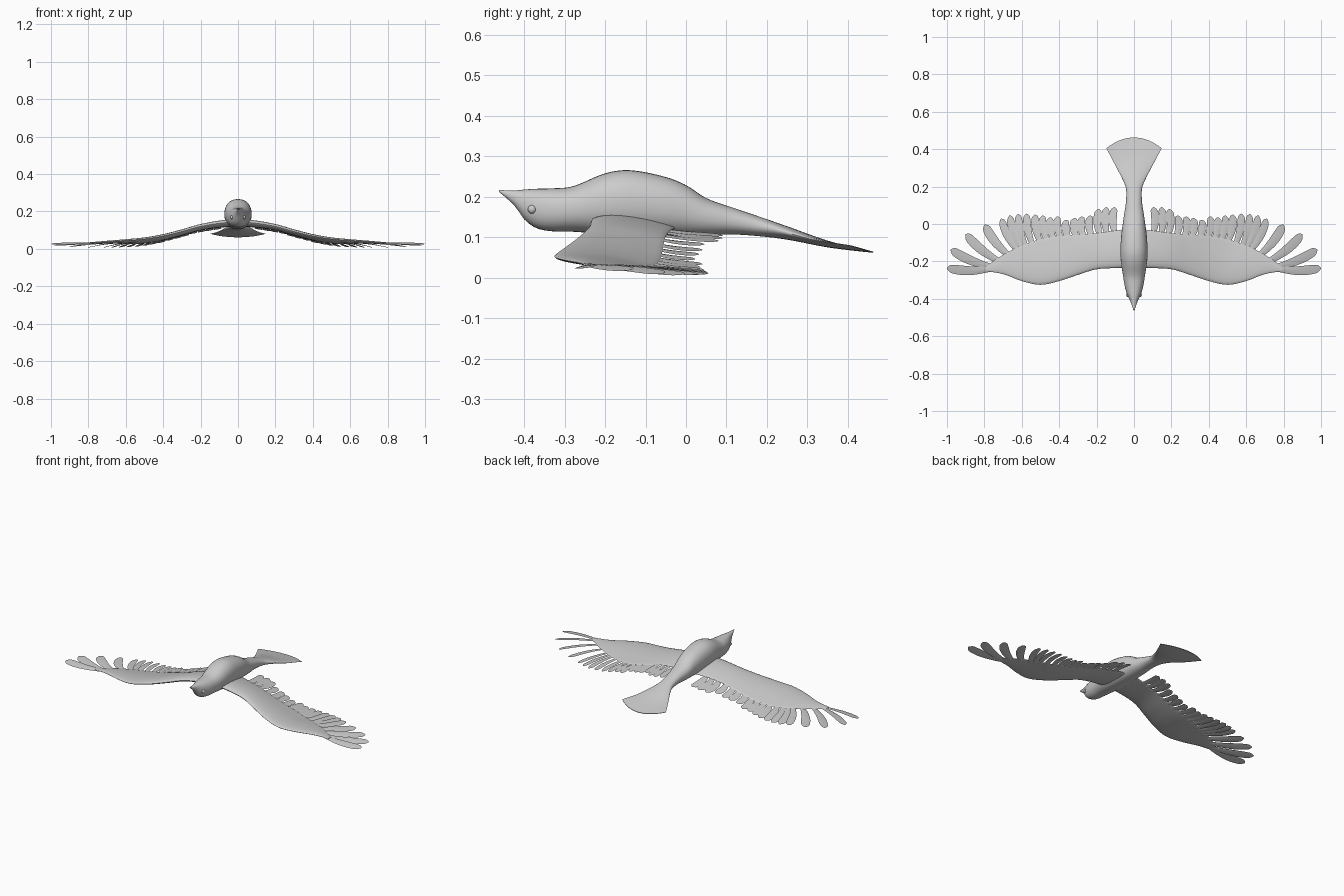
import bpy, bmesh, math
from mathutils import Vector

cube = bpy.data.objects.get("Cube")
if cube:
    bpy.data.objects.remove(cube)

grey = bpy.data.materials.new("plumage_grey")
grey.use_nodes = True
grey.diffuse_color = (0.6, 0.6, 0.6, 1)
grey.node_tree.nodes["Principled BSDF"].inputs["Base Color"].default_value = (0.6, 0.6, 0.6, 1)


def curve(keys, t):
    """Smooth curve through rows of (position, value, ...)."""
    t = min(max(t, keys[0][0]), keys[-1][0])
    i = max(k for k in range(len(keys) - 1) if keys[k][0] <= t)
    a, b = keys[i], keys[i + 1]
    p, q = keys[max(i - 1, 0)], keys[min(i + 2, len(keys) - 1)]
    d = b[0] - a[0]
    s = (t - a[0]) / d
    out = []
    for c in range(1, len(a)):
        ma = (b[c] - p[c]) / (b[0] - p[0]) * d
        mb = (q[c] - a[c]) / (q[0] - a[0]) * d
        out.append((2*s**3 - 3*s*s + 1) * a[c] + (s**3 - 2*s*s + s) * ma
                   + (3*s*s - 2*s**3) * b[c] + (s**3 - s*s) * mb)
    return out


def add_loft(bm, rings):
    """Skin a list of closed rings and cap both ends."""
    rows = [[bm.verts.new(p) for p in ring] for ring in rings]
    n = len(rows[0])
    for a, b in zip(rows, rows[1:]):
        for j in range(n):
            k = (j + 1) % n
            bm.faces.new((a[j], a[k], b[k], b[j]))
    bm.faces.new(rows[0])
    bm.faces.new(rows[-1])


def finish(bm, name, mirror=False, angle=50):
    bmesh.ops.recalc_face_normals(bm, faces=bm.faces)
    mesh = bpy.data.meshes.new(name)
    bm.to_mesh(mesh)
    bm.free()
    mesh.materials.append(grey)
    obj = bpy.data.objects.new(name, mesh)
    bpy.context.collection.objects.link(obj)
    if mirror:
        obj.modifiers.new("Mirror", "MIRROR").use_mirror_merge = False
    bpy.ops.object.select_all(action="DESELECT")
    obj.select_set(True)
    bpy.context.view_layer.objects.active = obj
    bpy.ops.object.shade_smooth_by_angle(angle=math.radians(angle))
    return obj


# Body with beak and fanned tail: y, top, bottom, half width, bow of the tail end
BODY = [
    (-0.462, 0.217, 0.212, 0.003, 0), (-0.44, 0.216, 0.194, 0.010, 0),
    (-0.42, 0.216, 0.174, 0.017, 0), (-0.40, 0.218, 0.145, 0.026, 0),
    (-0.37, 0.220, 0.123, 0.039, 0), (-0.33, 0.221, 0.115, 0.050, 0),
    (-0.28, 0.226, 0.114, 0.058, 0), (-0.20, 0.258, 0.108, 0.070, 0),
    (-0.14, 0.266, 0.105, 0.073, 0), (-0.05, 0.249, 0.104, 0.067, 0),
    (0.0, 0.229, 0.104, 0.060, 0), (0.05, 0.197, 0.105, 0.053, 0),
    (0.12, 0.172, 0.107, 0.043, 0), (0.19, 0.148, 0.103, 0.043, 0.005),
    (0.24, 0.130, 0.098, 0.062, 0.015), (0.32, 0.101, 0.085, 0.103, 0.035),
    (0.405, 0.082, 0.079, 0.148, 0.058)]


def power(v, e):
    return math.copysign(abs(v) ** e, v)


bm = bmesh.new()
rings = []
STEPS, SIDES = 70, 32
for i in range(STEPS + 1):
    y = BODY[0][0] + (BODY[-1][0] - BODY[0][0]) * i / STEPS
    top, low, half, bow = curve(BODY, y)
    ring = []
    for j in range(SIDES):
        a = math.tau * j / SIDES
        c, s = power(math.cos(a), 0.9), power(math.sin(a), 0.9)
        shift = bow * (1 - c * c)
        ring.append((half * c, y + shift, (top + low) / 2 + s * (top - low) / 2 - 0.3 * shift))
    rings.append(ring)
add_loft(bm, rings)
finish(bm, "body_and_tail")

# Eyes
bm = bmesh.new()
bmesh.ops.create_uvsphere(bm, u_segments=16, v_segments=10, radius=0.011)
bmesh.ops.translate(bm, verts=bm.verts, vec=(0.031, -0.38, 0.169))
finish(bm, "eyes", mirror=True)

# Wing plan: span position, leading edge y, leading edge height, thickness
LEAD = [(0.0, -0.23, 0.142, 0.036), (0.08, -0.235, 0.139, 0.034),
        (0.2, -0.242, 0.120, 0.030), (0.3, -0.272, 0.093, 0.028),
        (0.4, -0.305, 0.069, 0.026), (0.5, -0.325, 0.053, 0.023),
        (0.6, -0.305, 0.045, 0.018), (0.7, -0.268, 0.038, 0.013),
        (0.8, -0.253, 0.033, 0.006), (1.0, -0.25, 0.029, 0.004)]
TRAIL = [(0.0, -0.02), (0.2, -0.05), (0.45, -0.07), (0.6, -0.115), (0.7, -0.165), (0.79, -0.225)]


def wing_height(x, y):
    lead, z, _ = curve(LEAD, x)
    d = y - lead
    return z - 0.09 * d + 0.25 * d * max(0, 0.2 - d)


# Wings: tapered aerofoil sections
bm = bmesh.new()
rings = []
HALF = 12
for i in range(41):
    x = 0.02 + 0.77 * i / 40
    lead, z, thick = curve(LEAD, x)
    trail = curve(TRAIL, x)[0]
    ring = []
    for j in range(2 * HALF):
        a = math.pi * j / HALF
        u = (1 - math.cos(a)) / 2
        y = lead + (trail - lead) * u
        swell = 1.3 * math.sqrt(u) * (1 - u) + 0.08 * u
        ring.append((x, y, wing_height(x, y) + math.copysign(swell * thick, math.sin(a))
                     * (1 if j % HALF else 0)))
    rings.append(ring)
add_loft(bm, rings)
finish(bm, "wings", mirror=True)

# Flight feathers: tip positions from the wing tip inwards
TIPS = [(1.0, -0.236), (0.98, -0.137), (0.9, -0.055), (0.8, -0.005), (0.71, 0.028),
        (0.665, 0.045), (0.62, 0.053), (0.575, 0.055), (0.53, 0.05), (0.49, 0.045),
        (0.45, 0.035), (0.41, 0.04), (0.365, 0.022), (0.32, 0.032), (0.28, 0.04),
        (0.235, 0.045), (0.19, 0.08), (0.148, 0.09), (0.105, 0.09)]
OUTLINE = [(0, 0.55), (0.3, 0.8), (0.6, 1.0), (0.85, 0.95), (0.94, 0.72), (1.0, 0.12)]
bm = bmesh.new()
for tx, ty in TIPS:
    bx = tx * 0.93 if tx < 0.6 else 0.56 + 0.5 * (tx - 0.6)
    base = Vector((bx, curve(TRAIL, bx)[0] - 0.035))
    along = Vector((tx, ty)) - base
    side = Vector((along.y, -along.x)).normalized()
    width = 0.021 if tx < 0.75 else 0.025
    rings = []
    for i in range(15):
        s = 1 - (1 - i / 14) ** 1.4
        half = width * curve(OUTLINE, s)[0]
        mid = base + along * s
        mid += side * 0.012 * math.sin(math.pi * s)
        z = wing_height(mid.x, mid.y) - 0.002
        ring = []
        for across, up in ((-1, 0), (-0.3, 1), (0.4, 1), (1, 0), (0.4, -1), (-0.3, -1)):
            p = mid + side * half * across
            ring.append((p.x, p.y, z + 0.0022 * up * (1.2 - s) - 0.2 * half * across))
        rings.append(ring)
    add_loft(bm, rings)
finish(bm, "flight_feathers", mirror=True)
